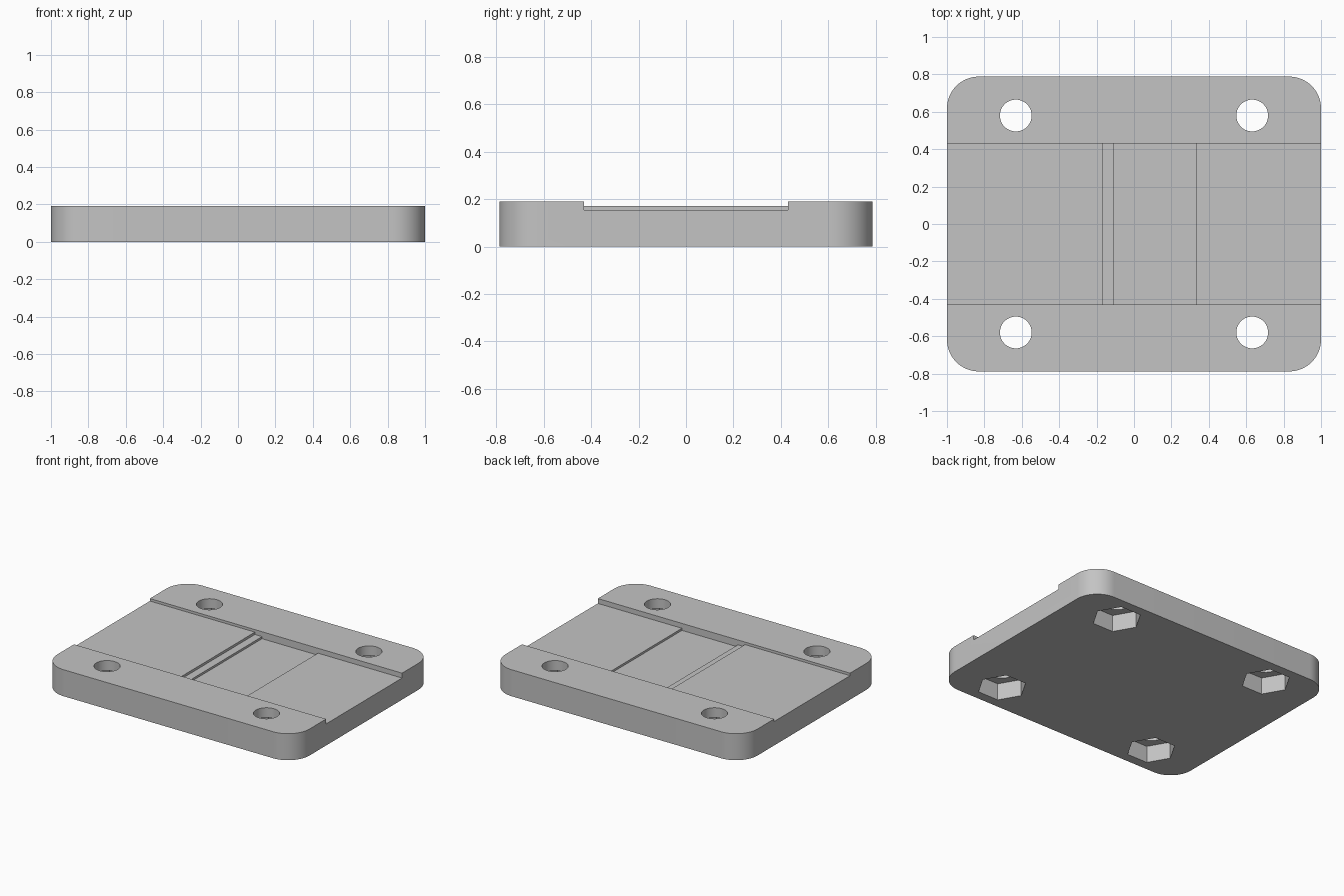
import bpy, bmesh, math

if "Cube" in bpy.data.objects:
    bpy.data.objects.remove(bpy.data.objects["Cube"], do_unlink=True)

LENGTH, WIDTH, HEIGHT = 2.0, 1.576, 0.19
CORNER = 0.17
HOLE_X, HOLE_Y, HOLE_R = 0.632, 0.58, 0.085
NUT_R, NUT_DEPTH = 0.162, 0.12

grey = bpy.data.materials.new("Mid grey")
grey.use_nodes = True
colour = (0.55, 0.55, 0.55, 1)
grey.diffuse_color = colour
grey.node_tree.nodes["Principled BSDF"].inputs["Base Color"].default_value = colour


def make_object(name, bm):
    bmesh.ops.recalc_face_normals(bm, faces=bm.faces)
    mesh = bpy.data.meshes.new(name)
    bm.to_mesh(mesh)
    bm.free()
    obj = bpy.data.objects.new(name, mesh)
    mesh.materials.append(grey)
    bpy.context.collection.objects.link(obj)
    return obj


def prism(name, outline, direction):
    """Extrude a closed outline along a direction."""
    bm = bmesh.new()
    face = bm.faces.new([bm.verts.new(p) for p in outline])
    new = bmesh.ops.extrude_face_region(bm, geom=[face])["geom"]
    bmesh.ops.translate(bm, vec=direction,
                        verts=[v for v in new if isinstance(v, bmesh.types.BMVert)])
    return make_object(name, bm)


def ring(radius, sides, x, y, z):
    return [(x + radius * math.cos(math.tau * i / sides),
             y + radius * math.sin(math.tau * i / sides), z) for i in range(sides)]


# Base plate with rounded corners
outline = []
for quarter, (sx, sy) in enumerate([(1, 1), (-1, 1), (-1, -1), (1, -1)]):
    cx, cy = sx * (LENGTH / 2 - CORNER), sy * (WIDTH / 2 - CORNER)
    for i in range(17):
        a = math.pi / 2 * (quarter + i / 16)
        outline.append((cx + CORNER * math.cos(a), cy + CORNER * math.sin(a), 0))
plate = prism("mounting_plate", outline, (0, 0, HEIGHT))

# Stepped channel across the top
steps = [(-1.1, 0.172), (-0.167, 0.172), (-0.167, 0.155), (-0.11, 0.155),
         (-0.11, 0.14), (0.333, 0.14), (0.333, 0.155), (1.1, 0.155),
         (1.1, 0.3), (-1.1, 0.3)]
cutters = [prism("channel_cutter", [(x, -0.43, z) for x, z in steps], (0, 0.86, 0))]

# Screw holes with hexagonal nut pockets underneath
for x in (-HOLE_X, HOLE_X):
    for y in (-HOLE_Y, HOLE_Y):
        cutters.append(prism("screw_hole_cutter", ring(HOLE_R, 48, x, y, 0.05), (0, 0, 0.3)))
        cutters.append(prism("nut_pocket_cutter", ring(NUT_R, 6, x, y, -0.1),
                             (0, 0, 0.1 + NUT_DEPTH)))

bpy.context.view_layer.objects.active = plate
plate.select_set(True)
for cutter in cutters:
    mod = plate.modifiers.new("Cut", "BOOLEAN")
    mod.operation = "DIFFERENCE"
    mod.solver = "EXACT"
    mod.object = cutter
    bpy.ops.object.modifier_apply(modifier=mod.name)
for cutter in cutters:
    bpy.data.objects.remove(cutter, do_unlink=True)

bpy.ops.object.shade_smooth_by_angle(angle=math.radians(30))
